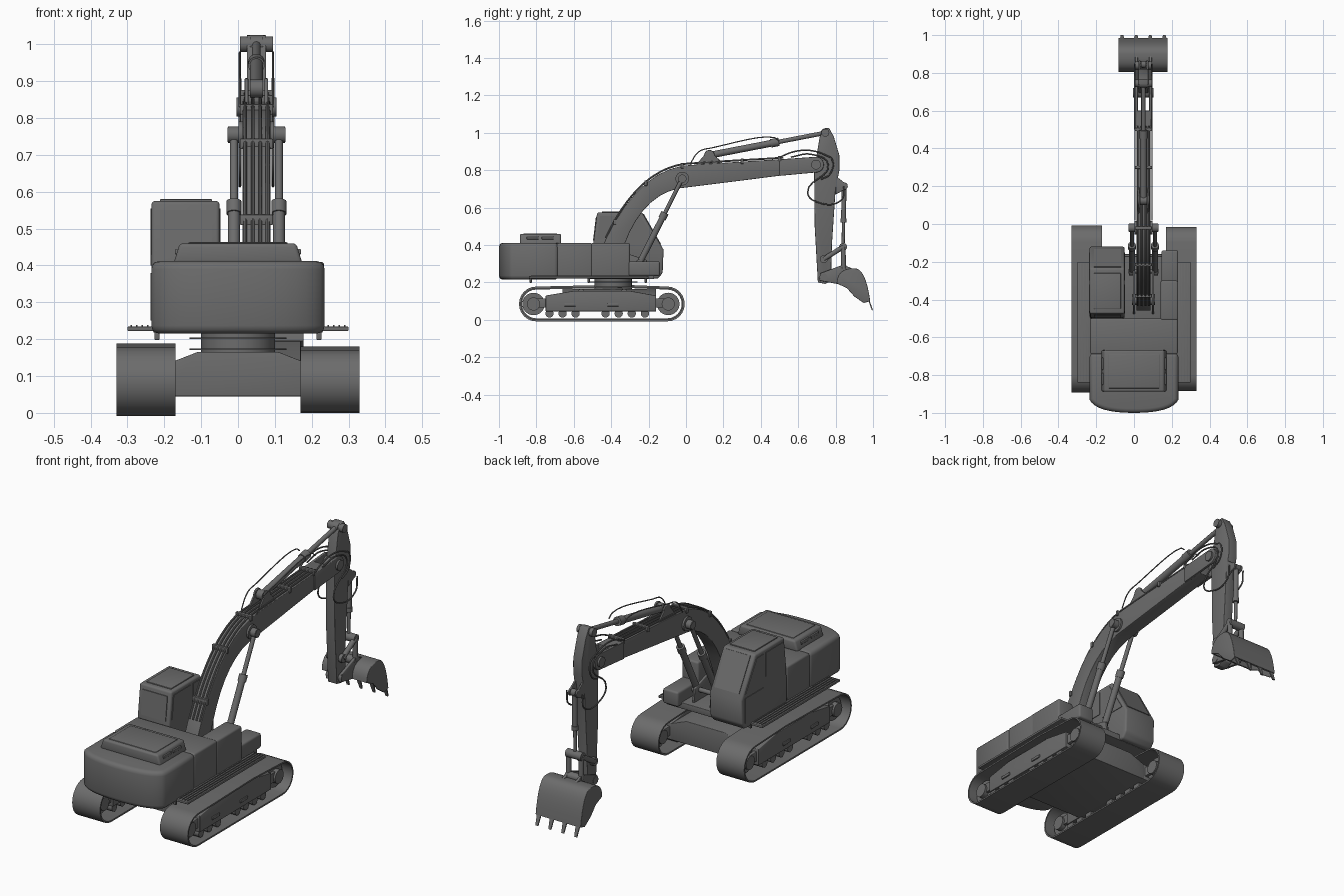
import bpy, bmesh
from math import sin, cos, pi, radians
from mathutils import Vector

cube = bpy.data.objects.get("Cube")
if cube:
    bpy.data.objects.remove(cube, do_unlink=True)

grey = bpy.data.materials.new("machine grey")
grey.use_nodes = True
grey.diffuse_color = (.15, .15, .15, 1)
grey.node_tree.nodes["Principled BSDF"].inputs["Base Color"].default_value = grey.diffuse_color

# The arm sits a little off centre; its pivots are (y, z)
MID = .05
BOOM_FOOT, BOOM_TIP = (-.4, .32), (.695, .83)
LIFT_FOOT, LIFT_HEAD = (-.25, .3), (-.02, .755)
STICK_FOOT, STICK_TOP = (.125, .88), (.745, 1)
CURL_FOOT, LINK_JOINT = (.845, .715), (.84, .39)
STICK_LINK, BUCKET_LINK, BUCKET_PIVOT = (.737, .325), (.843, .275), (.735, .228)
TRACK_RADIUS = .085
FINE, SOFT, ROUND = .003, .01, .022
SIDES = {"left": 1, "right": -1}
parts = []


def link(name, data):
    data.materials.append(grey)
    ob = bpy.data.objects.new(name, data)
    bpy.context.collection.objects.link(ob)
    parts.append(ob)
    return ob


def finish(name, bm, bevel=0):
    bmesh.ops.recalc_face_normals(bm, faces=bm.faces)
    if bevel:
        sharp = [edge for edge in bm.edges if edge.calc_face_angle(0) > radians(35)]
        bmesh.ops.bevel(bm, geom=sharp, offset=bevel, segments=3, affect='EDGES', profile=.5)
    mesh = bpy.data.meshes.new(name)
    bm.to_mesh(mesh)
    bm.free()
    return link(name, mesh)


def extrude(name, points, shift, bevel=FINE):
    bm = bmesh.new()
    face = bm.faces.new([bm.verts.new(point) for point in points])
    new = bmesh.ops.extrude_face_region(bm, geom=[face])["geom"]
    moved = [item for item in new if isinstance(item, bmesh.types.BMVert)]
    bmesh.ops.translate(bm, verts=moved, vec=shift)
    return finish(name, bm, bevel)


def side_plate(name, x, profile, bevel=FINE):
    """Side profile of (y, z) points, given thickness along x."""
    start, end = x
    return extrude(name, [(start, *point) for point in profile], (end - start, 0, 0), bevel)


def box(name, x, y, z, bevel=FINE):
    (back, front), (low, high) = y, z
    return side_plate(name, x, [(back, low), (front, low), (front, high), (back, high)], bevel)


def around(centre, half):
    return centre - half, centre + half


def bend(start, corner, end, steps=8):
    """Points on a smooth bend that is pulled towards a corner."""
    a, b, c = Vector(start), Vector(corner), Vector(end)
    return [tuple(a.lerp(b, i / steps).lerp(b.lerp(c, i / steps), i / steps)) for i in range(steps + 1)]


def arc(centre, radius, start, end, steps=12):
    u, v = centre
    angles = [start + (end - start) * i / steps for i in range(steps + 1)]
    return [(u + radius * cos(a), v + radius * sin(a)) for a in angles]


def sheet(name, x, profile, thickness, closed=False):
    """Bent plate of even thickness that follows a side profile."""
    bm = bmesh.new()
    near, far = [[bm.verts.new((side, *point)) for point in profile] for side in x]
    for i in range(0 if closed else 1, len(profile)):
        bm.faces.new((near[i - 1], near[i], far[i], far[i - 1]))
    solid = finish(name, bm).modifiers.new("thickness", 'SOLIDIFY')
    solid.thickness, solid.offset = thickness, -1


def rod(name, start, end, radius):
    start, end = Vector(start), Vector(end)
    along = end - start
    bm = bmesh.new()
    bmesh.ops.create_cone(bm, cap_ends=True, segments=32, radius1=radius, radius2=radius, depth=along.length)
    bmesh.ops.transform(bm, matrix=along.to_track_quat('Z', 'Y').to_matrix().to_4x4(), verts=bm.verts)
    bmesh.ops.translate(bm, verts=bm.verts, vec=(start + end) / 2)
    return finish(name, bm)


def pin(name, pivot, radius, half, x=MID):
    left, right = around(x, half)
    return rod(name, (left, *pivot), (right, *pivot), radius)


def hose(name, x, path, radius=.004):
    curve = bpy.data.curves.new(name, 'CURVE')
    curve.dimensions = '3D'
    curve.bevel_depth, curve.bevel_resolution, curve.resolution_u = radius, 2, 6
    spline = curve.splines.new('BEZIER')
    spline.bezier_points.add(len(path) - 1)
    for knot, point in zip(spline.bezier_points, path):
        knot.co = (x, *point)
        knot.handle_left_type = knot.handle_right_type = 'AUTO'
    link(name, curve)


def hydraulic(name, x, foot, head, radius, split=.58):
    """Barrel, collar, thin rod and eyes between two pivots."""
    a, b = Vector((x, *foot)), Vector((x, *head))
    rod(name + "_barrel", a, a.lerp(b, split), radius)
    rod(name + "_collar", a.lerp(b, split - .05), a.lerp(b, split + .02), radius * 1.25)
    rod(name + "_rod", a, b, radius * .65)
    pin(name + "_foot_eye", foot, radius * 1.35, radius, x)
    pin(name + "_head_eye", head, radius * 1.35, radius, x)


# Tracks with frames, wheels and walkways
belt = [(-.35, .18)]
belt += arc((-.8, TRACK_RADIUS), TRACK_RADIUS, pi / 2, pi * 1.5)
belt += arc((-.1, TRACK_RADIUS), TRACK_RADIUS, -pi / 2, pi / 2)
for side, s in SIDES.items():
    middle = s * .25
    sheet(side + "_track_belt", (s * .17, s * .33), belt, .008 * s, closed=True)
    side_plate(side + "_track_frame", around(middle, .055),
               [(-.75, .045), (-.16, .045), (-.16, .13), (-.3, .155), (-.6, .155), (-.75, .13)])
    box(side + "_wheel_carrier", around(middle, .045), y=(-.82, -.1), z=(.065, .115))
    for wheel, y in (("sprocket", -.815), ("idler", -.095)):
        pin(f"{side}_{wheel}", (y, TRACK_RADIUS), .06, .03, middle)
        pin(f"{side}_{wheel}_hub", (y, TRACK_RADIUS), .035, .055, middle)
    for first, count in ((-.73, 3), (-.43, 4)):
        for i in range(count):
            pin(side + "_roller", (first + i * .07, .034), .022, .05, middle)
    for y in (-.56, -.33):
        pin(side + "_top_roller", (y, .147), .018, .045, middle)
        box(side + "_frame_step", around(s * .305, .006), around(y - .06, .03), around(.08, .008))
    box(side + "_walkway", (s * .22, s * .3), y=(-.84, -.2), z=(.222, .234))
    for i in range(4):
        box(side + "_walkway_rib", around(s * (.245 + i * .015), .002), y=(-.83, -.21), z=(.23, .238), bevel=0)
    for y in (-.83, -.52, -.215):
        box(side + "_walkway_bracket", around(s * .22, .007), around(y, .006), z=(.198, .228))

# Undercarriage centre and slew ring
right_edge = [(.2, .045), (.2, .13), (.11, .165)]
mirrored = [(-x, z) for x, z in reversed(right_edge)]
extrude("undercarriage_centre", [(x, -.66, z) for x, z in right_edge + mirrored], (0, .5, 0))
rod("slew_ring", (0, -.39, .16), (0, -.39, .225), .1)
for z in (.17, .2):
    rod("slew_flange", (0, -.39, z), (0, -.39, z + .005), .132)

# Upper body
tail = bend((.235, -.93), (.2, -1), (0, -1))
tail += [(-x, y) for x, y in reversed(tail[:-1])]
outline = [(.235, -.682)] + tail + [(-.235, -.682)]
extrude("counterweight", [(x, y, .215) for x, y in outline], (0, 0, .197), ROUND)
box("engine_bay", around(0, .232), y=(-.69, -.5), z=(.22, .41), bevel=SOFT)
box("deck", around(0, .23), y=(-.52, -.17), z=(.218, .25))
box("side_tank", (.14, .234), y=(-.51, -.3), z=(.22, .41), bevel=SOFT)
box("tool_box", (.145, .234), y=(-.31, -.14), z=(.235, .312), bevel=SOFT)
hood = [(-.175, .405), (.175, .405), (.158, .46), (-.158, .46)]
extrude("engine_hood", [(x, -.888, z) for x, z in hood], (0, .22, 0), SOFT)
box("hood_panel", around(0, .135), y=(-.87, -.69), z=(.455, .463))
for side, s in SIDES.items():
    for y in (-.82, -.74):
        box(side + "_hood_vent", around(s * .163, .008), around(y, .032), z=(.43, .445))

# Cab with raised window and door panels
side_plate("cab", (-.235, -.05),
           [(-.5, .22), (-.15, .22), (-.125, .25), (-.12, .375), (-.235, .575), (-.475, .575), (-.495, .41)], SOFT)
for side, x in (("outer", -.235), ("inner", -.05)):
    side_plate(side + "_front_window", around(x, FINE), [(-.3, .4), (-.15, .4), (-.245, .555), (-.3, .555)], 0)
    side_plate(side + "_rear_window", around(x, FINE), [(-.475, .43), (-.32, .43), (-.32, .555), (-.46, .555)], 0)
box("door_panel", around(-.235, FINE), y=(-.3, -.15), z=(.25, .38), bevel=0)
glass_width = (-.212, -.07)
side_plate("windscreen", glass_width, [(-.14, .4), (-.132, .403), (-.226, .567), (-.234, .564)], 0)
side_plate("back_window", glass_width, [(-.497, .425), (-.49, .425), (-.475, .55), (-.482, .55)], 0)
box("roof_hatch", glass_width, y=(-.45, -.26), z=(.572, .58))

# Boom, its foot brackets, forked tip and lift cylinders
boom_top = bend((-.43, .43), (-.24, .83), (.05, .83))
boom_belly = bend((.02, .71), (-.22, .7), (-.33, .4))
side_plate("boom", around(MID, .038),
           [(-.46, .36)] + boom_top + [(.6, .865), (.6, .783)] + boom_belly + [(-.38, .27)])
for side, s in SIDES.items():
    side_plate(side + "_boom_fork", around(MID + s * .037, .007),
               [(.5, .77)] + arc(BOOM_TIP, .042, -pi / 2, pi / 2) + [(.5, .858)])
    side_plate(side + "_boom_foot_bracket", around(MID + s * .05, .006),
               [(-.48, .24), (-.2, .24), (-.21, .32), (-.36, .37), (-.43, .36)])
    hydraulic(side + "_lift_cylinder", MID + s * .061, LIFT_FOOT, LIFT_HEAD, .0165)
pin("boom_foot_pin", BOOM_FOOT, .03, .06)
pin("lift_foot_pin", LIFT_FOOT, .012, .08)
pin("lift_head_boss", LIFT_HEAD, .036, .048)
pin("lift_head_pin", LIFT_HEAD, .02, .079)
pin("boom_tip_pin", BOOM_TIP, .026, .054)

# Pipes clamped along the boom
pipe_path = [(y, z + .008) for y, z in boom_top] + [(.52, .867)]
for offset in (-.03, -.01, .01, .03):
    hose("boom_pipe", MID + offset, pipe_path, .005)
for y, z in boom_top[1::3] + [(.3, .848), (.5, .862)]:
    box("pipe_clamp", around(MID, .045), around(y, .008), around(z, .014))

# Stick with its cylinder, bucket cylinder and links
side_plate("stick", around(MID, .026),
           [(.705, .2), (.688, .5), (.685, .8), (.715, .98), (.738, 1.024), (.765, 1.026),
            (.79, .98), (.82, .88), (.82, .8), (.8, .7), (.78, .4), (.775, .21), (.745, .192)])
hydraulic("stick_cylinder", MID, STICK_FOOT, STICK_TOP, .018)
hydraulic("bucket_cylinder", MID, CURL_FOOT, LINK_JOINT, .013)
for side, s in SIDES.items():
    side_plate(side + "_stick_cylinder_bracket", around(MID + s * .027, .005),
               [(.05, .825), (.2, .835)] + arc(STICK_FOOT, .028, 0, pi))
    side_plate(side + "_bucket_cylinder_bracket", around(MID + s * .021, .005),
               [(.8, .77), (.8, .67)] + arc(CURL_FOOT, .02, -pi / 2, pi / 2))
    x = MID + s * .036
    rod(side + "_stick_link", (x, *STICK_LINK), (x, *LINK_JOINT), .013)
    rod(side + "_bucket_link", (x, *LINK_JOINT), (x, *BUCKET_LINK), .013)
for name, pivot in (("stick_link", STICK_LINK), ("link_joint", LINK_JOINT),
                    ("bucket_link", BUCKET_LINK), ("bucket", BUCKET_PIVOT), ("stick_top", STICK_TOP)):
    pin(name + "_pin", pivot, .021, .045)

# Bucket: bent shell, cheeks, ears and teeth
shell = bend((.805, .195), (.81, .28), (.9, .275)) + bend((.9, .275), (.96, .28), (.985, .1))[1:]
sheet("bucket_shell", (-.08, .175), shell, .009)
for side, x in (("right", -.078), ("left", .173)):
    side_plate(side + "_bucket_cheek", around(x, .005), shell + [(.95, .09), (.9, .125), (.86, .17)])
for side, s in SIDES.items():
    side_plate(side + "_bucket_ear", around(MID + s * .037, .007),
               [(.712, .21), (.82, .19), (.9, .27), (.84, .295), (.72, .25)])
for i in range(4):
    x = -.063 + i * .0745
    tooth = [(x - .014, .965, .13), (x + .014, .965, .13), (x + .007, .994, .05), (x - .007, .994, .05)]
    extrude("bucket_tooth", tooth, (0, .006, .002), 0)

# Flexible hoses at the joints
for side, s in SIDES.items():
    x = MID + s * .045
    hose(side + "_tip_hose", x, bend((.5, .868), (.65, .95), (.78, .86)) + [(.77, .78), (.72, .75)])
    hose(side + "_stick_hose", x, [(.56, .87), (.67, .885), (.76, .83), (.65, .68), (.7, .63), (.83, .64), CURL_FOOT])
    hose(side + "_cylinder_hose", x, [(.02, .83), (.07, .9), (.14, .92), (.47, .975), (.5, .955)], FINE)

# Smooth shading with sharp corners kept
bpy.ops.object.select_all(action='DESELECT')
for ob in parts:
    ob.select_set(True)
bpy.context.view_layer.objects.active = parts[0]
bpy.ops.object.convert(target='MESH')
bpy.ops.object.shade_smooth_by_angle(angle=radians(35))
